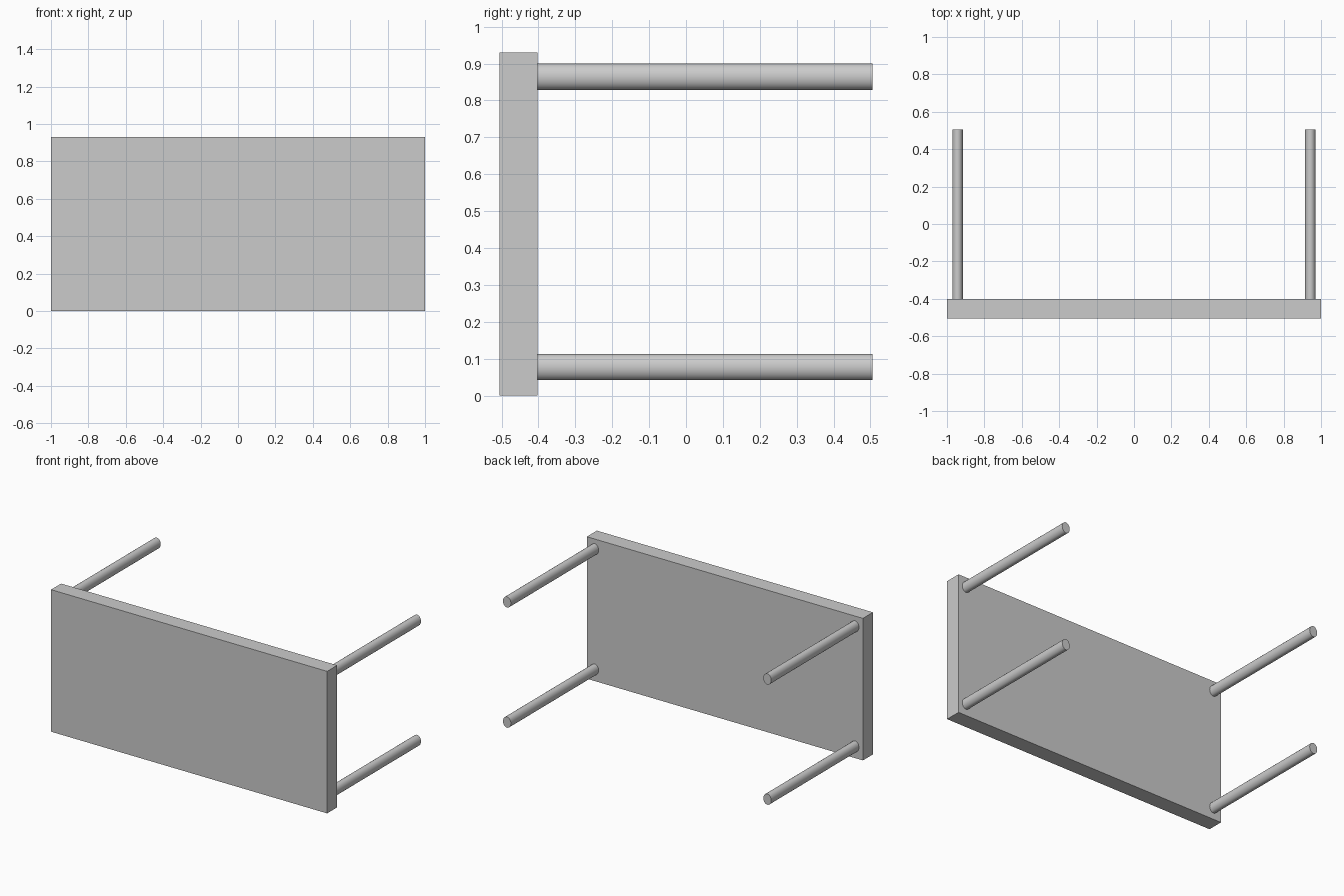
import bpy
import math

if "Cube" in bpy.data.objects:
    bpy.data.objects.remove(bpy.data.objects["Cube"])

FRONT, BACK_OF_TOP, LEG_END = -0.506, -0.402, 0.506
HEIGHT = 0.93

# Table top, standing on its long edge
bpy.ops.mesh.primitive_cube_add(size=1, location=(0, (FRONT + BACK_OF_TOP) / 2, HEIGHT / 2))
top = bpy.context.object
top.name = "table_top"
top.scale = (2, BACK_OF_TOP - FRONT, HEIGHT)
bpy.ops.object.transform_apply(location=False, rotation=False, scale=True)


def add_leg(name, x, z):
    """Slightly oval round leg running back from the table top."""
    bpy.ops.mesh.primitive_cylinder_add(
        vertices=32, radius=1, depth=LEG_END - BACK_OF_TOP,
        location=(x, (LEG_END + BACK_OF_TOP) / 2, z), rotation=(math.pi / 2, 0, 0))
    leg = bpy.context.object
    leg.name = name
    leg.scale = (0.0285, 0.0355, 1)
    bpy.ops.object.transform_apply(location=False, rotation=True, scale=True)
    bpy.ops.object.shade_smooth_by_angle(angle=math.radians(30))


# Four legs
for side, x in (("left", -0.943), ("right", 0.943)):
    for level, z in (("lower", 0.077), ("upper", 0.864)):
        add_leg(f"{level}_{side}_leg", x, z)
